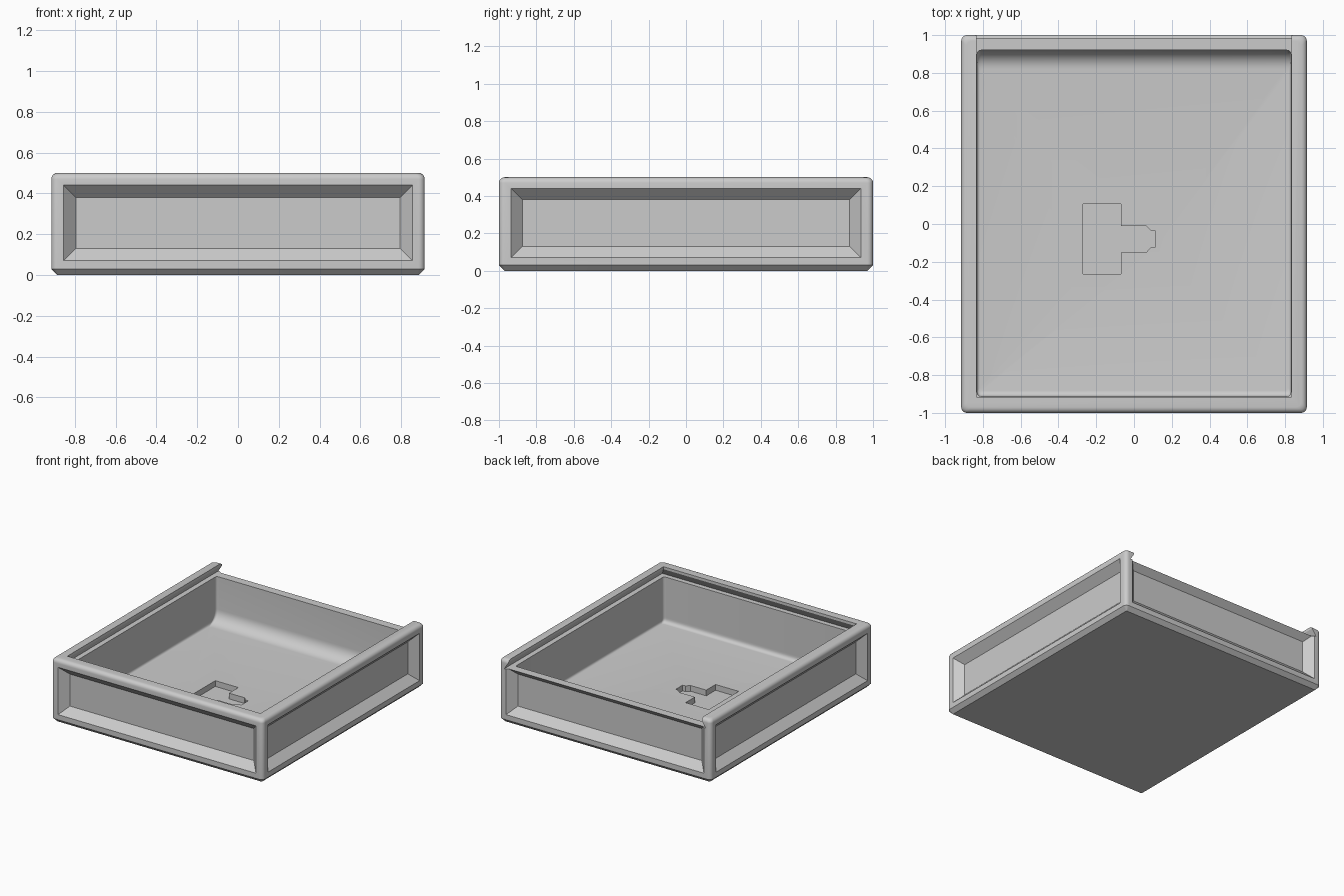
import bpy, bmesh, math
from mathutils import Matrix, Vector

old = bpy.data.objects.get("Cube")
if old:
    bpy.data.objects.remove(old, do_unlink=True)

grey = bpy.data.materials.new("light_grey")
grey.use_nodes = True
grey.diffuse_color = (0.6, 0.6, 0.6, 1)
grey.node_tree.nodes["Principled BSDF"].inputs["Base Color"].default_value = (0.6, 0.6, 0.6, 1)


def loft(name, rings):
    """Closed solid skinned through rings that have equal point counts."""
    bm = bmesh.new()
    loops = [[bm.verts.new(p) for p in ring] for ring in rings]
    n = len(loops[0])
    for a, b in zip(loops, loops[1:]):
        for i in range(n):
            j = (i + 1) % n
            bm.faces.new((a[i], a[j], b[j], b[i]))
    bm.faces.new(loops[0][::-1])
    bm.faces.new(loops[-1])
    bmesh.ops.recalc_face_normals(bm, faces=bm.faces)
    mesh = bpy.data.meshes.new(name)
    bm.to_mesh(mesh)
    bm.free()
    mesh.materials.append(grey)
    obj = bpy.data.objects.new(name, mesh)
    bpy.context.collection.objects.link(obj)
    return obj


def rounded(hx, y0, y1, z, r, steps=5):
    """Horizontal rectangle outline with rounded corners."""
    corners = ((hx - r, y1 - r), (r - hx, y1 - r), (r - hx, y0 + r), (hx - r, y0 + r))
    ring = []
    for k, (cx, cy) in enumerate(corners):
        for s in range(steps + 1):
            t = (k + s / steps) * math.pi / 2
            ring.append((cx + r * math.cos(t), cy + r * math.sin(t), z))
    return ring


def fillet(r, h):
    """Inset of a wall at height h above a floor with fillet radius r."""
    return r - math.sqrt(r * r - (r - h) ** 2) if h < r else 0


HX, HY, TOP = 0.915, 1.0, 0.5
EDGE, FLOOR, LEDGE = 0.03, 0.07, 0.425

# Outer body: chamfered foot, rounded top rim
rings = [rounded(HX - EDGE, EDGE - HY, HY - EDGE, 0, 0.004),
         rounded(HX, -HY, HY, EDGE, EDGE)]
for s in range(6):
    t = s / 5 * math.pi / 2
    i = EDGE * (1 - math.cos(t))
    rings.append(rounded(HX - i, i - HY, HY - i, TOP - EDGE + EDGE * math.sin(t), EDGE))
body = loft("sliding_lid_tray", rings)
cutters = []

# Inner cavity with a wide scoop along the back of the floor
rings = []
heights = [0.1 * (1 - math.cos(k * math.pi / 20)) for k in range(11)]
for h in heights + [LEDGE + 0.01 - FLOOR]:
    rings.append(rounded(0.83 - fillet(0.015, h), -0.912 + fillet(0.03, h),
                         0.92 - fillet(0.1, h), FLOOR + h, 0.02))
cutters.append(loft("cavity_cutter", rings))

# Dovetail lid channel, open at the back
rings = []
for z, out in ((LEDGE, 0.035), (0.48, 0), (0.55, 0)):
    x, y = 0.835 + out, -0.915 - out
    rings.append([(-x, y, z), (x, y, z), (x, 1.1, z), (-x, 1.1, z)])
cutters.append(loft("lid_channel_cutter", rings))

# Sunken bevelled panels on all four sides
for k in range(4):
    half, face = ((0.855, HY), (0.935, HX))[k % 2]
    turn = Matrix.Rotation(k * math.pi / 2, 3, "Z")
    rings = []
    for d in (-0.02, 0.06):
        u, lo, hi = half - d, 0.07 + d, 0.44 - d
        rings.append([turn @ Vector((x, d - face, z))
                      for x, z in ((-u, lo), (u, lo), (u, hi), (-u, hi))])
    cutters.append(loft("panel_cutter", rings))

# Key-shaped recess in the floor
half_key = [(-0.27, 0.185), (-0.07, 0.185), (-0.07, 0.07),
            (0.065, 0.07), (0.09, 0.043), (0.115, 0.043)]
outline = half_key + [(x, -y) for x, y in reversed(half_key)]
cutters.append(loft("floor_recess_cutter",
                    [[(x, y - 0.08, z) for x, y in outline] for z in (0.025, 0.2)]))

# Carve every cutter out of the body
bpy.ops.object.select_all(action="DESELECT")
bpy.context.view_layer.objects.active = body
body.select_set(True)
for cutter in cutters:
    mod = body.modifiers.new("carve", "BOOLEAN")
    mod.operation = "DIFFERENCE"
    mod.solver = "EXACT"
    mod.object = cutter
    bpy.ops.object.modifier_apply(modifier=mod.name)
    bpy.data.objects.remove(cutter, do_unlink=True)

bpy.ops.object.shade_smooth_by_angle(angle=math.radians(30))
